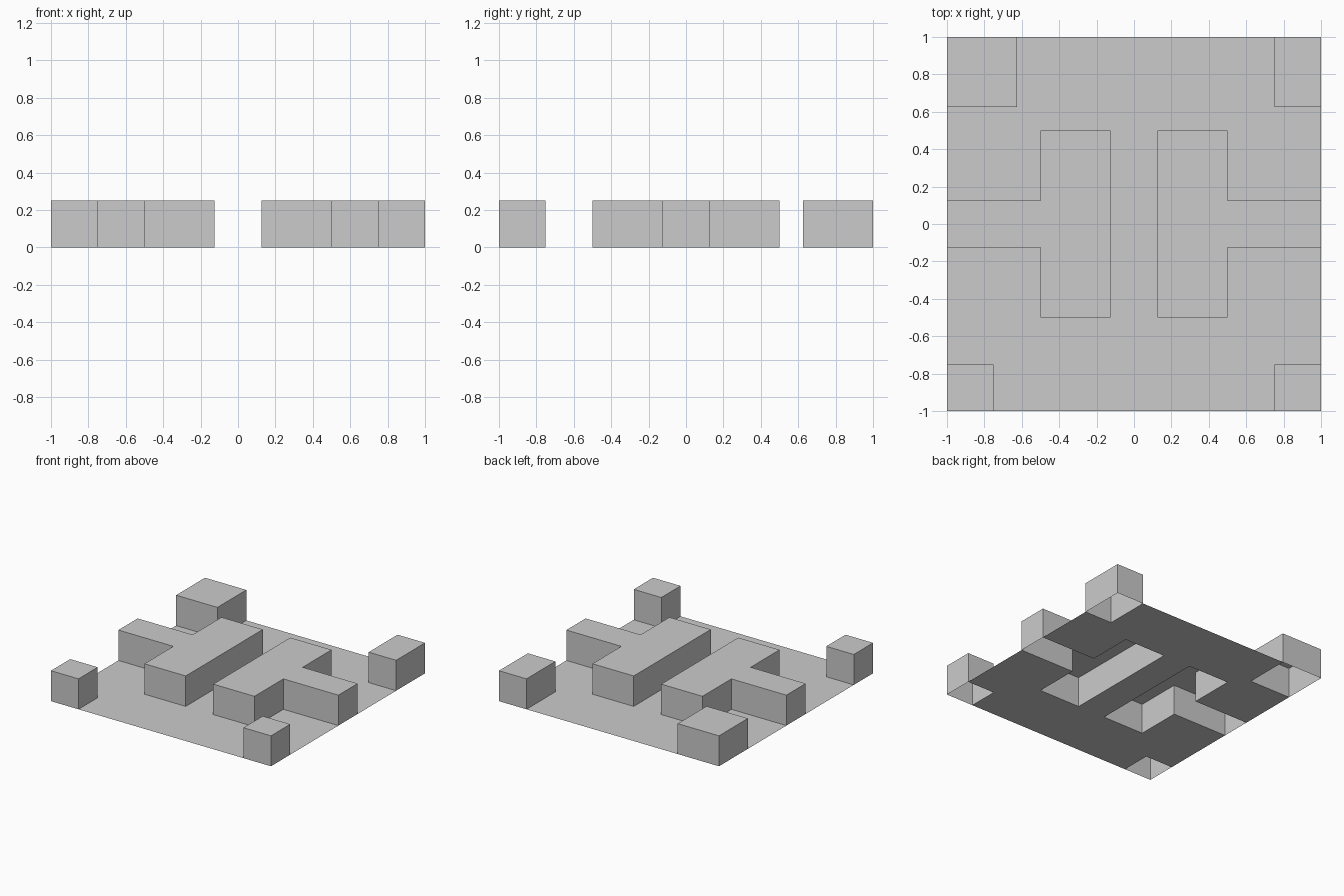
import bpy, bmesh

if "Cube" in bpy.data.objects:
    bpy.data.objects.remove(bpy.data.objects["Cube"])

HEIGHT = 0.25
STEP = 0.125


def add_object(name, bm):
    mesh = bpy.data.meshes.new(name)
    bm.to_mesh(mesh)
    bm.free()
    obj = bpy.data.objects.new(name, mesh)
    bpy.context.collection.objects.link(obj)
    return obj


def open_block(name, outline):
    """Hollow block, open underneath, from a counter-clockwise outline."""
    bm = bmesh.new()
    low = [bm.verts.new((x, y, 0)) for x, y in outline]
    top = [bm.verts.new((x, y, HEIGHT)) for x, y in outline]
    bm.faces.new(top)
    n = len(outline)
    for i in range(n):
        j = (i + 1) % n
        bm.faces.new((low[i], low[j], top[j], top[i]))
    return add_object(name, bm)


def rect(x0, x1, y0, y1):
    return [(x0, y0), (x1, y0), (x1, y1), (x0, y1)]


# Corner blocks
corners = {
    "front_left_block": (-1, -0.75, -1, -0.75),
    "front_right_block": (0.75, 1, -1, -0.75),
    "back_left_block": (-1, -0.625, 0.625, 1),
    "back_right_block": (0.75, 1, 0.625, 1),
}
for name, r in corners.items():
    open_block(name, rect(*r))

# T-shaped walls, mirrored across the middle lane
t_wall = open_block("t_walls", [
    (0.125, -0.5), (0.5, -0.5), (0.5, -0.125), (1, -0.125),
    (1, 0.125), (0.5, 0.125), (0.5, 0.5), (0.125, 0.5)])
mirror = t_wall.modifiers.new("Mirror", 'MIRROR')
mirror.use_mirror_merge = False

# Single-sheet floor with openings beneath the blocks
openings = list(corners.values())
for x0, x1, y0, y1 in ((0.125, 0.5, -0.5, 0.5), (0.5, 1, -0.125, 0.125)):
    openings += [(x0, x1, y0, y1), (-x1, -x0, y0, y1)]


def covered(face):
    c = face.calc_center_median()
    return any(x0 < c.x < x1 and y0 < c.y < y1 for x0, x1, y0, y1 in openings)


bm = bmesh.new()
cells = int(2 / STEP)
bmesh.ops.create_grid(bm, x_segments=cells, y_segments=cells, size=1)
bmesh.ops.delete(bm, geom=[f for f in bm.faces if covered(f)], context='FACES')
add_object("floor", bm)
